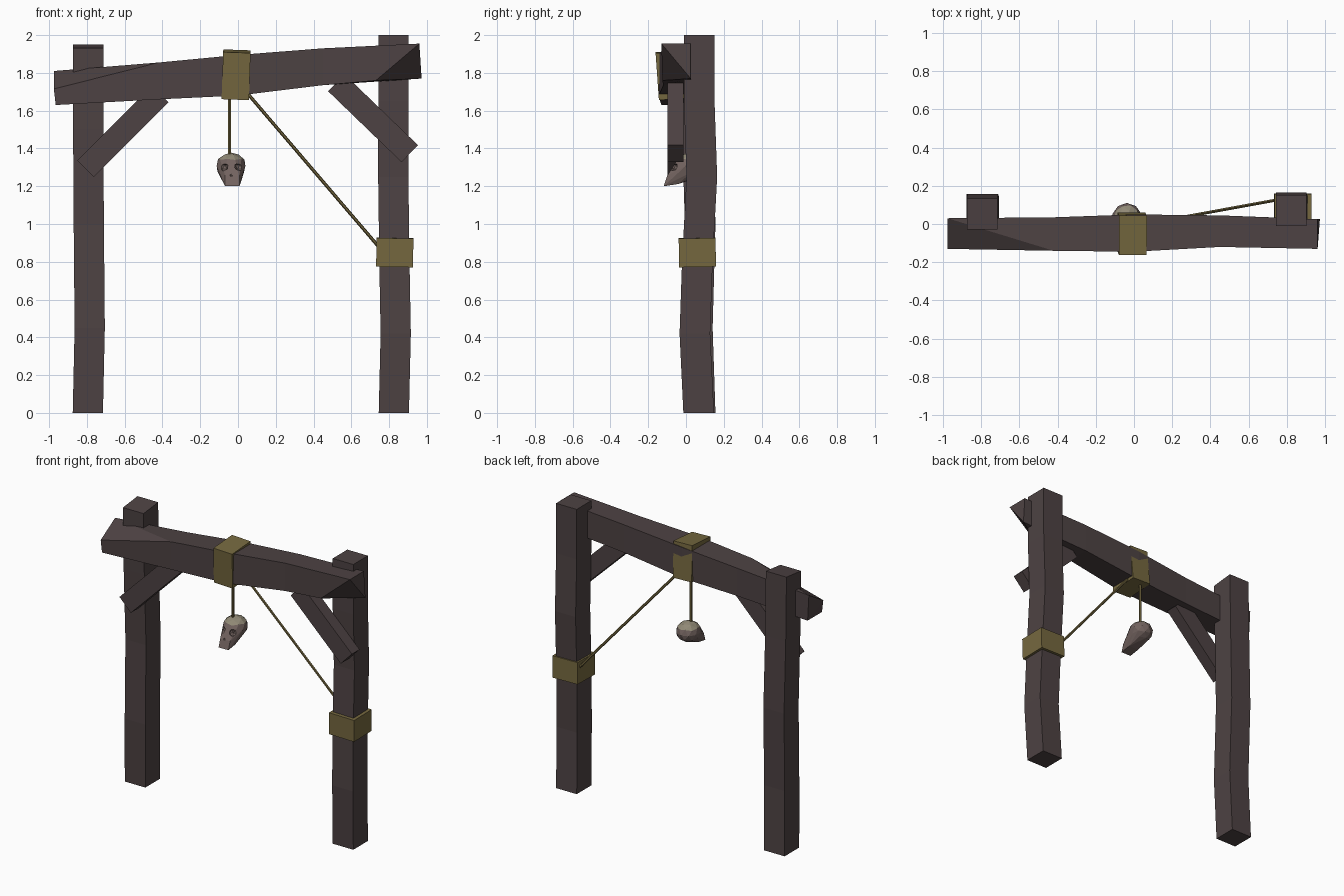
import bpy, bmesh
from math import radians
from mathutils import Vector, Matrix

if "Cube" in bpy.data.objects:
    bpy.data.objects.remove(bpy.data.objects["Cube"])


def material(name, rgb):
    m = bpy.data.materials.new(name)
    m.diffuse_color = (*rgb, 1)
    m.use_nodes = True
    m.node_tree.nodes["Principled BSDF"].inputs["Base Color"].default_value = m.diffuse_color
    return m


WOOD = material("dark_wood", (0.075, 0.055, 0.056))
ROPE = material("rope", (0.18, 0.14, 0.05))
BONE = material("bone", (0.17, 0.125, 0.115))
PALE = material("pale_bone", (0.28, 0.25, 0.18))


def finish(name, bm, *mats):
    bmesh.ops.recalc_face_normals(bm, faces=bm.faces)
    me = bpy.data.meshes.new(name)
    bm.to_mesh(me)
    bm.free()
    for m in mats:
        me.materials.append(m)
    ob = bpy.data.objects.new(name, me)
    bpy.context.collection.objects.link(ob)
    return ob


def timber(name, sections):
    """Triangulated loft through four-cornered sections."""
    bm = bmesh.new()
    rows = [[bm.verts.new(p) for p in s] for s in sections]
    for a, b in zip(rows, rows[1:]):
        for j in range(4):
            k = (j + 1) % 4
            bm.faces.new((a[j], b[j], a[k]))
            bm.faces.new((b[j], b[k], a[k]))
    for r in (rows[0], rows[-1]):
        bm.faces.new((r[0], r[1], r[3]))
        bm.faces.new((r[1], r[2], r[3]))
    return finish(name, bm, WOOD)


def post(name, levels, lift=0):
    # each level: x centre, y centre, z ; lift raises the back of the top
    secs = []
    for x, y, z in levels:
        up = lift if z == levels[-1][2] else 0
        secs.append([(x - .08, y - .081, z - up), (x + .08, y - .081, z - up),
                     (x + .08, y + .081, z), (x - .08, y + .081, z)])
    return timber(name, secs)


def box(name, loc, size, rot, mat):
    bm = bmesh.new()
    bmesh.ops.create_cube(bm, size=1, matrix=Matrix.Diagonal((*size, 1)))
    ob = finish(name, bm, mat)
    ob.location = loc
    ob.rotation_euler = [radians(r) for r in rot]
    return ob


def rope(name, a, b, r=.009):
    a, b = Vector(a), Vector(b)
    turn = (b - a).to_track_quat('Z', 'Y').to_matrix().to_4x4()
    bm = bmesh.new()
    bmesh.ops.create_cone(bm, cap_ends=True, segments=6, radius1=r, radius2=r,
                          depth=(b - a).length,
                          matrix=Matrix.Translation((a + b) / 2) @ turn)
    return finish(name, bm, ROPE)


# Crooked upright posts
post("left_post", [(-.795, .075, 0), (-.785, .06, .45), (-.79, .075, 1.0),
                   (-.793, .06, 1.5), (-.793, .052, 1.95)], .018)
post("right_post", [(.825, .067, 0), (.835, .047, .42), (.828, .06, .8),
                    (.822, .084, 1.25), (.823, .07, 1.65), (.823, .07, 2.0)])


# Leaning crossbeam with hewn corners at both ends
def beam_section(x, y0, y1, z0, z1):
    return [(x, y0, z0), (x, y0, z1), (x, y1, z1), (x, y1, z0)]


timber("crossbeam", [
    [(-.965, -.13, 1.63), (-.975, -.13, 1.715), (-.975, .03, 1.81), (-.965, .03, 1.63)],
    beam_section(-.42, -.14, .035, 1.66, 1.855),
    beam_section(0, -.145, .05, 1.68, 1.895),
    beam_section(.45, -.12, .045, 1.735, 1.93),
    [(.73, -.125, 1.76), (.96, -.13, 1.955), (.96, .025, 1.955), (.972, .025, 1.77)]])

# Diagonal braces
box("left_brace", (-.61, -.055, 1.49), (.56, .085, .125), (0, -45, 0), WOOD)
box("right_brace", (.715, -.055, 1.56), (.54, .085, .125), (0, 44, 0), WOOD)

# Rope wrappings and ropes
box("beam_wrapping", (-.01, -.05, 1.79), (.145, .205, .25), (4, 2, 0), ROPE)
box("post_wrapping", (.83, .06, .85), (.195, .195, .152), (1, 1, 0), ROPE)
rope("hanging_rope", (-.045, .01, 1.72), (-.045, .01, 1.34))
rope("tied_rope", (.03, -.005, 1.715), (.77, .13, .85))

# Faceted skull: hull around a cranium and a jutting jaw
bm = bmesh.new()
bmesh.ops.create_icosphere(bm, subdivisions=2, radius=1)
for v in bm.verts:
    v.co = Vector((-.037 + v.co.x * .08, .025 + v.co.y * .085, 1.308 + v.co.z * .07))
for x in (-.068, .008):
    for y, z in ((-.1, 1.255), (-.118, 1.2), (-.04, 1.212)):
        bm.verts.new((x, y, z))
hull = bmesh.ops.convex_hull(bm, input=bm.verts)
bmesh.ops.delete(bm, geom=list({g for g in hull["geom_interior"] + hull["geom_unused"]
                                if isinstance(g, bmesh.types.BMVert)}), context='VERTS')
for f in bm.faces:
    f.material_index = int(f.calc_center_median().z > 1.345)
skull = finish("skull", bm, BONE, PALE)

# Eye and nose hollows
for name, x, y, z, s in (("left_eye", -.076, -.066, 1.302, .026),
                         ("right_eye", .004, -.066, 1.302, .026),
                         ("nose", -.036, -.105, 1.262, .013)):
    c = bmesh.new()
    bmesh.ops.create_icosphere(c, subdivisions=1, radius=s,
                               matrix=Matrix.Translation((x, y, z)))
    cutter = finish(name + "_cutter", c, BONE)
    cutter.hide_render = True
    cutter.hide_viewport = True
    mod = skull.modifiers.new(name, 'BOOLEAN')
    mod.operation = 'DIFFERENCE'
    mod.solver = 'EXACT'
    mod.object = cutter
